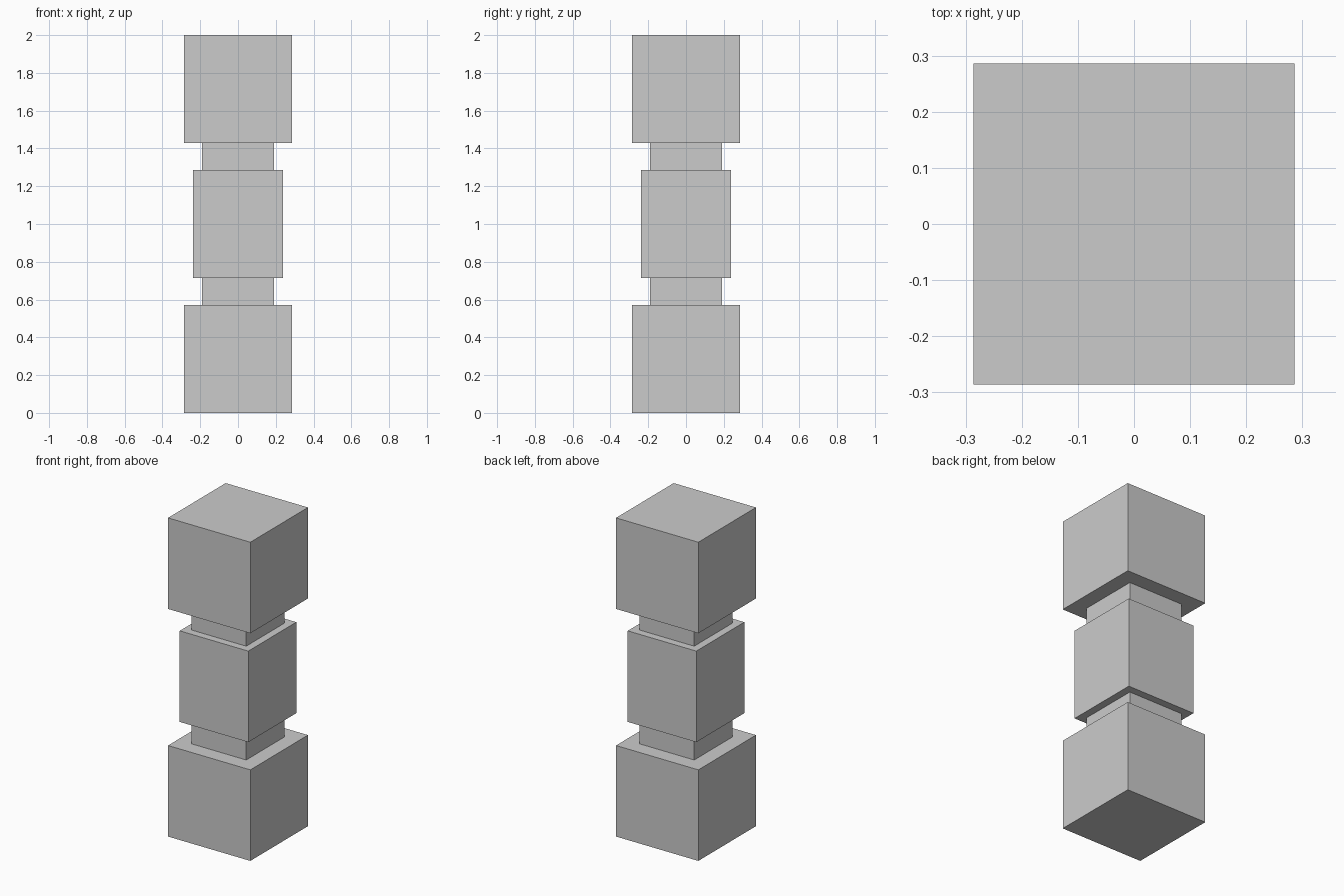
import bpy

if "Cube" in bpy.data.objects:
    bpy.data.objects.remove(bpy.data.objects["Cube"])

UNIT = 2 / 42  # the column is 42 modules tall


def block(name, width, height, bottom):
    """Square block standing at the given height, sized in modules."""
    bpy.ops.mesh.primitive_cube_add(size=1, location=(0, 0, (bottom + height / 2) * UNIT))
    obj = bpy.context.object
    obj.name = name
    obj.scale = (width * UNIT, width * UNIT, height * UNIT)
    bpy.ops.object.transform_apply(location=False, rotation=False, scale=True)
    return obj


# Stack from the ground up: name, width, height
parts = [
    ("base_block", 12, 12),
    ("lower_neck", 8, 3),
    ("middle_block", 10, 12),
    ("upper_neck", 8, 3),
    ("top_block", 12, 12),
]

level = 0
for name, width, height in parts:
    block(name, width, height, level)
    level += height
